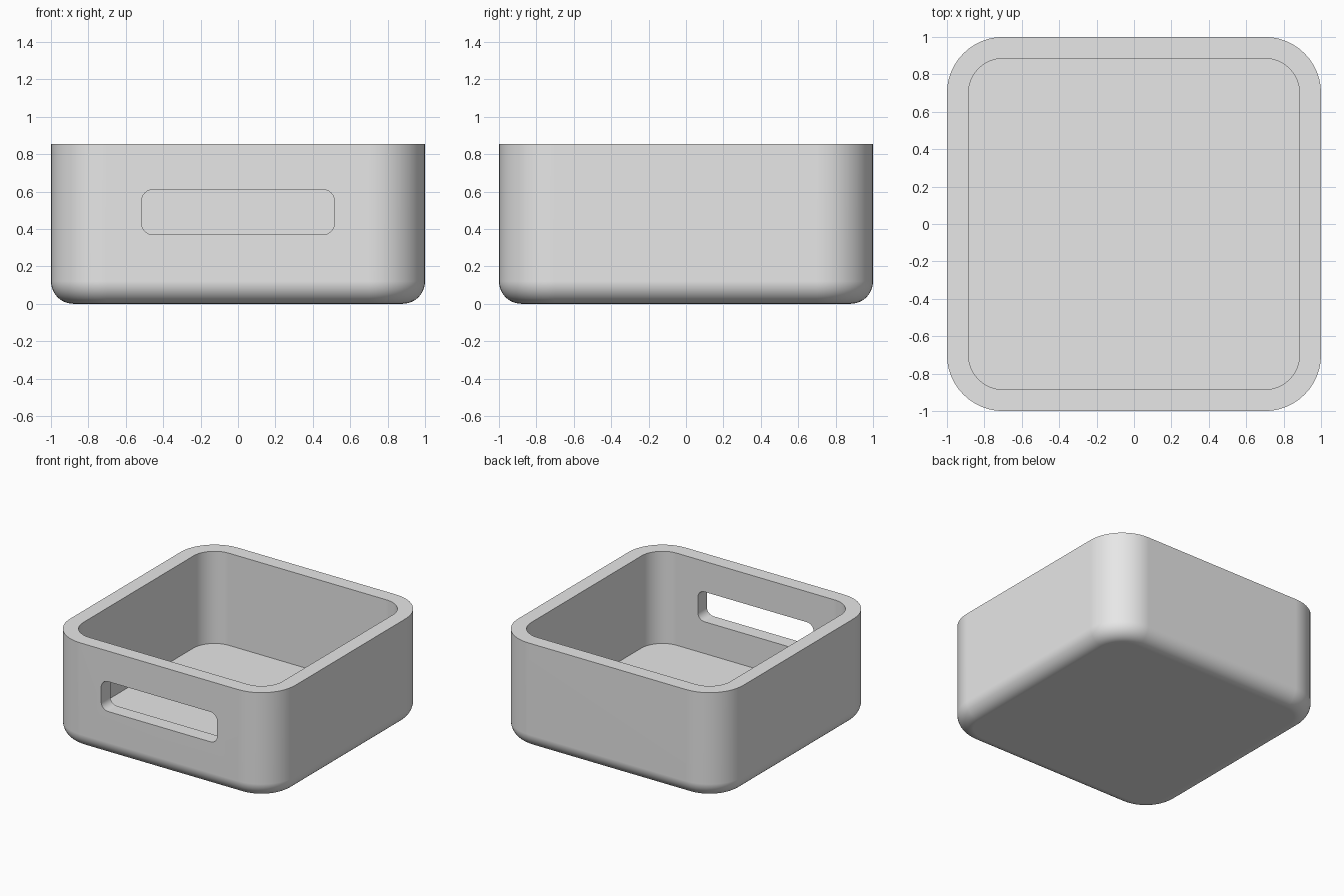
import bpy
import bmesh
from math import sin, cos, pi, radians

SIZE, HEIGHT, WALL = 1.0, 0.855, 0.115
CORNER, FILLET, STEPS = 0.3, 0.12, 12

if "Cube" in bpy.data.objects:
    bpy.data.objects.remove(bpy.data.objects["Cube"], do_unlink=True)

grey = bpy.data.materials.new("light_grey")
grey.use_nodes = True
grey.diffuse_color = (0.8, 0.8, 0.8, 1)
grey.node_tree.nodes["Principled BSDF"].inputs["Base Color"].default_value = grey.diffuse_color


def rounded_rect(half_w, half_h, radius):
    """Outline points of a rounded rectangle, counter-clockwise."""
    points = []
    for corner, (sx, sy) in enumerate([(1, 1), (-1, 1), (-1, -1), (1, -1)]):
        for i in range(STEPS + 1):
            a = (corner + i / STEPS) * pi / 2
            points.append((sx * (half_w - radius) + radius * cos(a),
                           sy * (half_h - radius) + radius * sin(a)))
    return points


def loft(name, rings):
    """Skin a stack of equal point rings and cap both ends."""
    bm = bmesh.new()
    loops = [[bm.verts.new(p) for p in ring] for ring in rings]
    for low, high in zip(loops, loops[1:]):
        for i in range(len(low)):
            j = (i + 1) % len(low)
            bm.faces.new((low[i], low[j], high[j], high[i]))
    bm.faces.new(loops[0][::-1])
    bm.faces.new(loops[-1])
    bmesh.ops.recalc_face_normals(bm, faces=bm.faces)
    mesh = bpy.data.meshes.new(name)
    bm.to_mesh(mesh)
    bm.free()
    mesh.materials.append(grey)
    obj = bpy.data.objects.new(name, mesh)
    bpy.context.collection.objects.link(obj)
    return obj


# Open bin: filleted base, outer wall, flat rim, inner wall and floor
profile = [(FILLET * (1 - sin(t)), FILLET * (1 - cos(t)))
           for t in (i / STEPS * pi / 2 for i in range(STEPS + 1))]
profile += [(0, HEIGHT), (WALL, HEIGHT), (WALL, WALL)]
rings = [[(x, y, z) for x, y in rounded_rect(SIZE - inset, SIZE - inset, CORNER - inset)]
         for inset, z in profile]
storage_bin = loft("storage_bin", rings)

# Handle slot through the front wall only
slot = rounded_rect(0.515, 0.12, 0.06)
cutter = loft("handle_cutter", [[(x, y, z + 0.49) for x, z in slot] for y in (-1.2, -0.7)])
cutter.hide_render = True

cut = storage_bin.modifiers.new("handle_slot", "BOOLEAN")
cut.operation = "DIFFERENCE"
cut.solver = "EXACT"
cut.object = cutter
bpy.ops.object.select_all(action="DESELECT")
storage_bin.select_set(True)
bpy.context.view_layer.objects.active = storage_bin
bpy.ops.object.modifier_apply(modifier=cut.name)
bpy.data.objects.remove(cutter, do_unlink=True)

# Smooth rounds with crisp rim and slot edges
bpy.ops.object.shade_smooth_by_angle(angle=radians(30))
weighted = storage_bin.modifiers.new("flat_walls", "WEIGHTED_NORMAL")
weighted.keep_sharp = True
